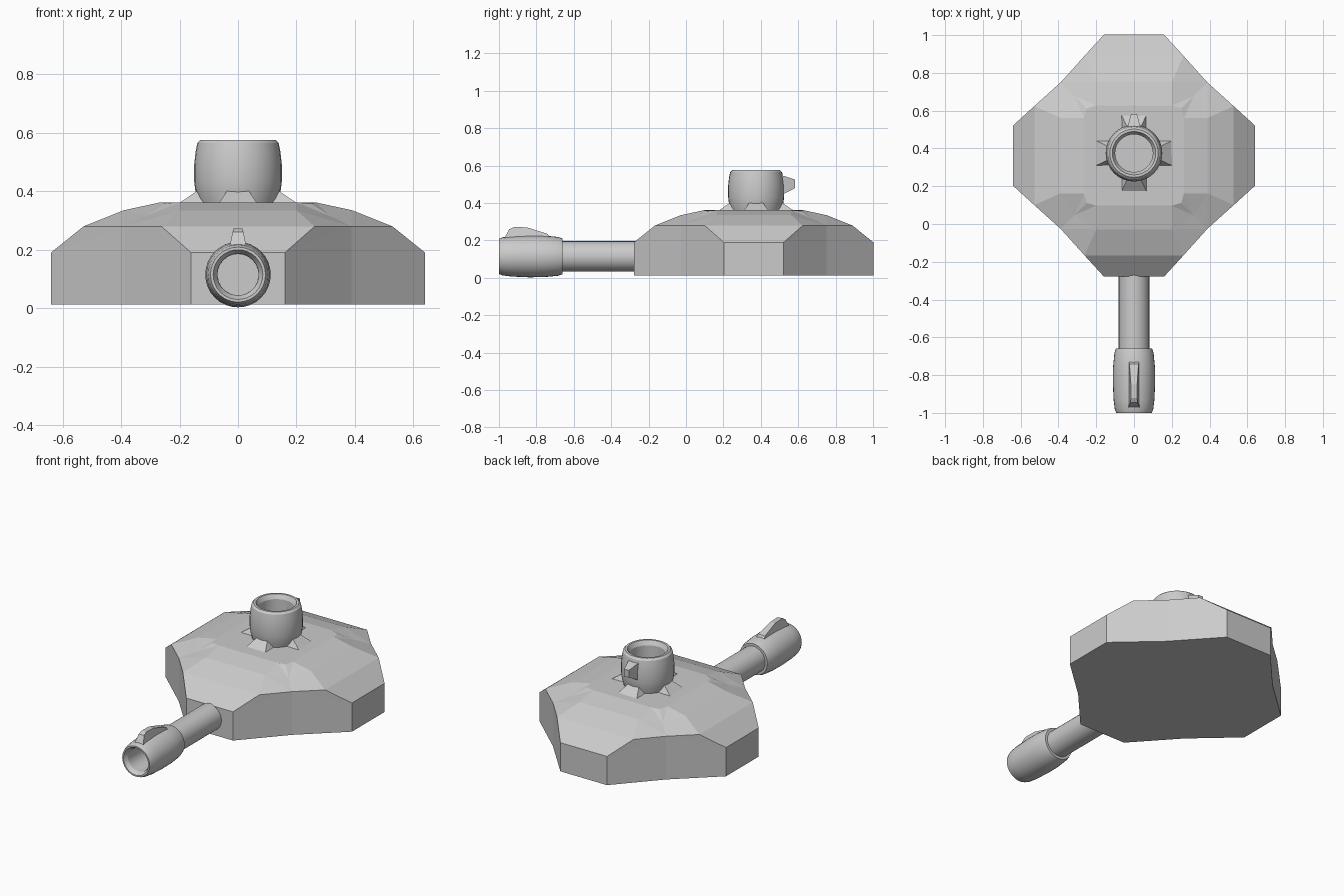
import bpy, bmesh, math
from mathutils import Matrix, Vector

if "Cube" in bpy.data.objects:
    bpy.data.objects.remove(bpy.data.objects["Cube"])

CY = 0.362  # body centre along y


def finish(name, bm, smooth=False):
    bmesh.ops.remove_doubles(bm, verts=bm.verts, dist=1e-5)
    bmesh.ops.recalc_face_normals(bm, faces=bm.faces)
    me = bpy.data.meshes.new(name)
    bm.to_mesh(me)
    bm.free()
    ob = bpy.data.objects.new(name, me)
    bpy.context.collection.objects.link(ob)
    if smooth:
        bpy.ops.object.select_all(action='DESELECT')
        ob.select_set(True)
        bpy.context.view_layer.objects.active = ob
        bpy.ops.object.shade_smooth_by_angle(angle=math.radians(20))
    return ob


def bridge(bm, a, b):
    n = len(a)
    for i in range(n):
        j = (i + 1) % n
        bm.faces.new((a[i], a[j], b[j], b[i]))


def lathe(name, profile, mat, n=32, closed=False):
    """Revolve (radius, height) points around local z."""
    bm = bmesh.new()
    rings = [[bm.verts.new(mat @ Vector((r * math.cos(2 * math.pi * i / n),
                                         r * math.sin(2 * math.pi * i / n), t)))
              for i in range(n)] for r, t in profile]
    for a, b in zip(rings, rings[1:]):
        bridge(bm, a, b)
    if closed:
        bridge(bm, rings[-1], rings[0])
    else:
        bm.faces.new(rings[0])
        bm.faces.new(rings[-1])
    return finish(name, bm, True)


def fin(name, outline, mat, base_r, tip_r, wide=0.03, thin=0.016):
    """Tapered plate from (radial, height) outline, pointing along local +y."""
    bm = bmesh.new()
    sides = []
    for s in (-1, 1):
        ring = []
        for r, t in outline:
            k = (r - base_r) / (tip_r - base_r)
            ring.append(bm.verts.new(mat @ Vector((s * (wide + (thin - wide) * k), r, t))))
        sides.append(ring)
        bm.faces.new(ring)
    bridge(bm, *sides)
    return finish(name, bm)


# Faceted body: rings of chamfered squares (half size, flat half width, diagonal, z, diagonal z)
levels = [(0.64, 0.16, 0.388, 0.012, 0.012),
          (0.64, 0.16, 0.388, 0.19, 0.28),
          (0.528, 0.262, 0.388, 0.28, 0.28),
          (0.39, 0.20, 0.315, 0.335, 0.315),
          (0.265, 0.20, 0.25, 0.362, 0.358)]
bm = bmesh.new()
rings = []
for h, a, m, z, mz in levels:
    ring = []
    for q in range(4):
        rot = Matrix.Translation((0, CY, 0)) @ Matrix.Rotation(q * math.pi / 2, 4, 'Z')
        for p in ((h, -a, z), (h, a, z), (m, m, mz)):
            ring.append(bm.verts.new(rot @ Vector(p)))
    rings.append(ring)
for a, b in zip(rings, rings[1:]):
    bridge(bm, a, b)
bm.faces.new(rings[0])
bm.faces.new(rings[-1])
bmesh.ops.remove_doubles(bm, verts=bm.verts, dist=1e-5)
bmesh.ops.triangulate(bm, faces=[f for f in bm.faces if len(f.verts) == 4])
finish("body", bm)

# Local frames: turret looks up, barrel looks forward
up = Matrix.Translation((0, 0.375, 0.36))
forward = Matrix.Translation((0, -0.66, 0.115)) @ Matrix.Rotation(math.pi / 2, 4, 'X')

# Front pipe and hollow muzzle
lathe("front_pipe", [(0.081, -0.45), (0.081, 0.02)], forward)
lathe("muzzle", [(0.07, 0), (0.096, 0), (0.104, 0.025), (0.111, 0.10), (0.112, 0.18),
                 (0.108, 0.27), (0.102, 0.32), (0.094, 0.34), (0.085, 0.34), (0.071, 0.315)],
      forward, closed=True)
fin("muzzle_fin", [(0.09, 0.06), (0.12, 0.08), (0.155, 0.19), (0.157, 0.26),
                   (0.145, 0.285), (0.09, 0.315)], forward, 0.09, 0.157)

# Upright hollow turret
lathe("turret", [(0.10, 0), (0.135, 0), (0.145, 0.035), (0.15, 0.075), (0.15, 0.13),
                 (0.145, 0.175), (0.139, 0.205), (0.128, 0.216), (0.115, 0.216), (0.10, 0.19)],
      up, closed=True)
fin("turret_fin", [(0.13, 0.065), (0.15, 0.09), (0.208, 0.12), (0.208, 0.165),
                   (0.165, 0.18), (0.13, 0.19)], up, 0.13, 0.208, 0.036)

# Four wedge feet around the turret base
for q in range(4):
    mat = up @ Matrix.Rotation(q * math.pi / 2, 4, 'Z')
    bm = bmesh.new()
    outer = [bm.verts.new(mat @ Vector(p)) for p in
             ((0.2, -0.065, 0), (0.2, 0.065, 0), (0.142, 0.038, 0.04), (0.142, -0.038, 0.04))]
    inner = [bm.verts.new(mat @ Vector(p)) for p in
             ((0.115, -0.065, 0), (0.115, 0.065, 0), (0.115, 0.038, 0.04), (0.115, -0.038, 0.04))]
    bridge(bm, outer, inner)
    bm.faces.new(outer)
    bm.faces.new(inner)
    finish(f"turret_foot_{q + 1}", bm)
